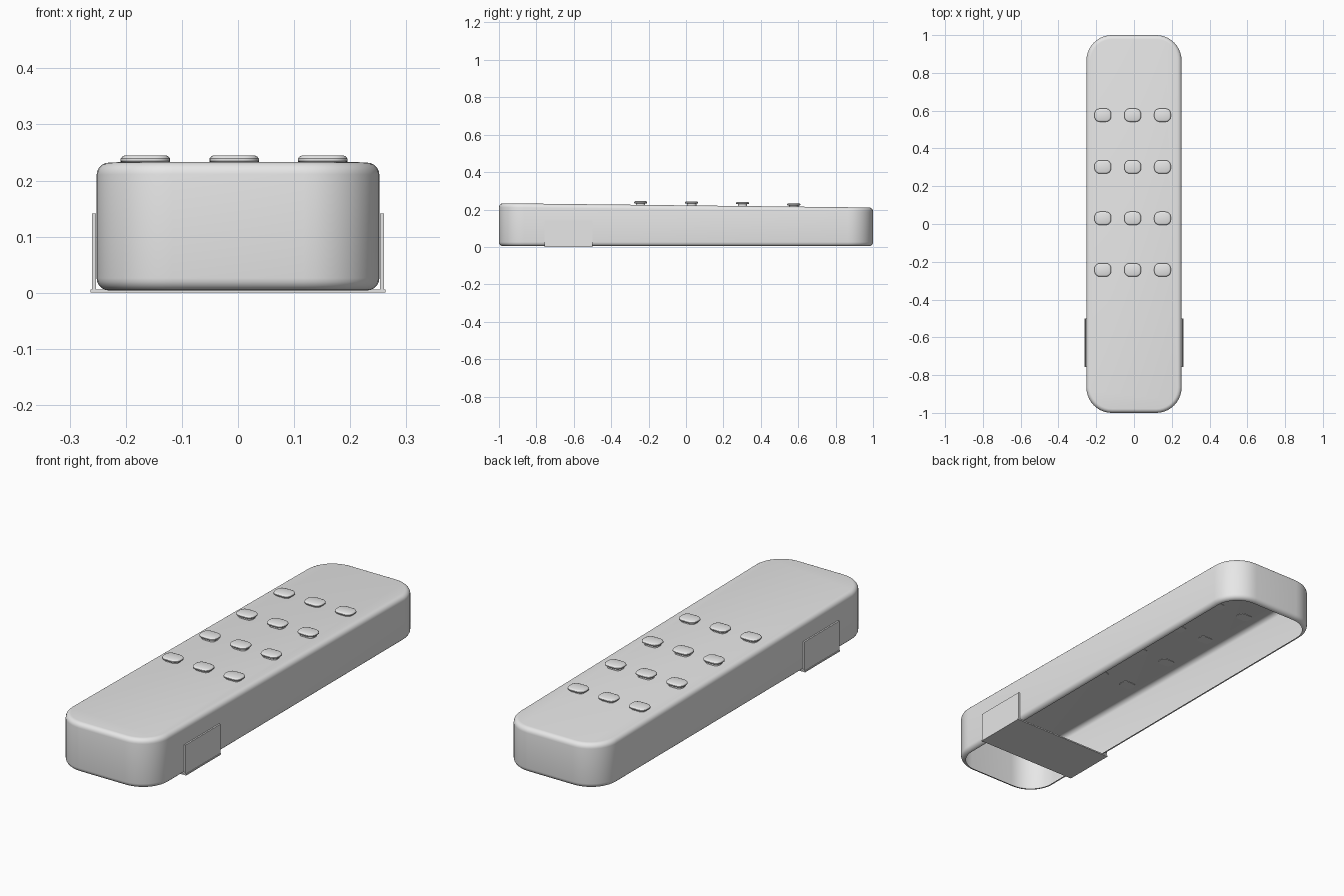
import bpy, bmesh, math

if "Cube" in bpy.data.objects:
    bpy.data.objects.remove(bpy.data.objects["Cube"])

grey = bpy.data.materials.new("plain grey")
grey.diffuse_color = (0.8, 0.8, 0.8, 1)
grey.use_nodes = True
grey.node_tree.nodes["Principled BSDF"].inputs["Base Color"].default_value = grey.diffuse_color


def finish(name, bm):
    mesh = bpy.data.meshes.new(name)
    bm.to_mesh(mesh)
    bm.free()
    obj = bpy.data.objects.new(name, mesh)
    bpy.context.collection.objects.link(obj)
    mesh.materials.append(grey)
    bpy.ops.object.select_all(action='DESELECT')
    obj.select_set(True)
    bpy.context.view_layer.objects.active = obj
    bpy.ops.object.shade_smooth_by_angle(angle=math.radians(35))
    return obj


def rounded_rect(hx, hy, r, steps):
    pts = []
    for k, (sx, sy) in enumerate([(1, 1), (-1, 1), (-1, -1), (1, -1)]):
        for i in range(steps + 1):
            a = math.pi / 2 * (k + i / steps)
            pts.append((sx * (hx - r) + r * math.cos(a),
                        sy * (hy - r) + r * math.sin(a)))
    return pts


def loft(name, center, half, r, rings, steps, close_bottom):
    """Stack rounded rectangles; rings are (inset, height function of y)."""
    bm = bmesh.new()
    cx, cy = center
    prev = None
    for inset, height in rings:
        outline = rounded_rect(half[0] - inset, half[1] - inset, r - inset, steps)
        ring = [bm.verts.new((cx + x, cy + y, height(cy + y))) for x, y in outline]
        if prev is None:
            if close_bottom:
                bm.faces.new(ring[::-1])
        else:
            n = len(ring)
            for i in range(n):
                j = (i + 1) % n
                bm.faces.new((prev[i], prev[j], ring[j], ring[i]))
        prev = ring
    bm.faces.new(prev)
    return finish(name, bm)


def plate(name, x0, x1, y0, y1, z0, z1):
    bm = bmesh.new()
    bmesh.ops.create_cube(bm, size=1)
    for v in bm.verts:
        v.co = ((x0 + x1) / 2 + v.co.x * (x1 - x0),
                (y0 + y1) / 2 + v.co.y * (y1 - y0),
                (z0 + z1) / 2 + v.co.z * (z1 - z0))
    return finish(name, bm)


def top_z(y):
    return 0.222 - 0.0115 * y


# Hollow casing: open underneath, rounded rims, top sloping down to the back
R = 0.022
arc = [math.pi / 2 * i / 5 for i in range(6)]
rings = [(R * (1 - math.sin(a)), lambda y, a=a: 0.004 + R * (1 - math.cos(a)))
         for a in arc]
rings += [(R * (1 - math.cos(a)), lambda y, a=a: top_z(y) - R * (1 - math.sin(a)))
          for a in arc]
loft("casing", (0, 0), (0.252, 1.0), 0.135, rings, 10, False)

# Buttons: four rows of three pads, each on a short recessed stem
for row, (y, top) in enumerate([(-0.243, 0.245), (0.03, 0.244),
                                (0.302, 0.241), (0.576, 0.234)]):
    for col, x in enumerate((-0.165, -0.007, 0.151)):
        profile = [(0.010, top_z(y) - 0.002), (0.010, top - 0.012),
                   (0.002, top - 0.012), (0.0, top - 0.010),
                   (0.0, top - 0.006), (0.003, top - 0.002), (0.008, top)]
        loft(f"button_{row + 1}_{col + 1}", (x, y), (0.044, 0.035), 0.028,
             [(i, lambda _, z=z: z) for i, z in profile], 5, True)

# Clip strap: one plate underneath and one up each side
Y0, Y1 = -0.757, -0.5
plate("strap_bottom", -0.263, 0.263, Y0, Y1, 0.0, 0.006)
for side, s in (("right", 1), ("left", -1)):
    a, b = sorted((s * 0.253, s * 0.260))
    plate("strap_side_" + side, a, b, Y0, Y1, 0.004, 0.141)
